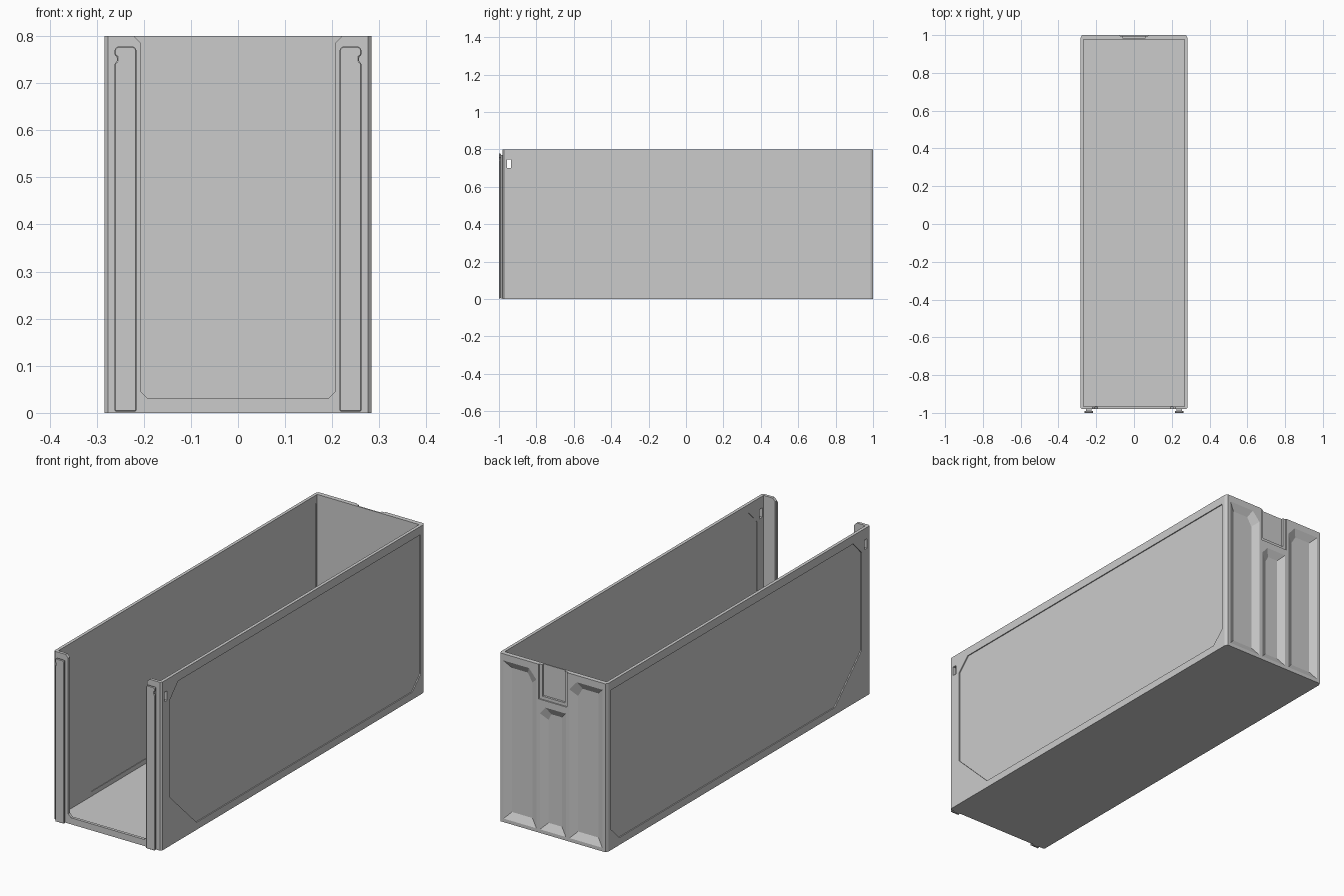
import bpy, bmesh

if "Cube" in bpy.data.objects:
    bpy.data.objects.remove(bpy.data.objects["Cube"])

W, H, BACK, FRONT = 0.283, 0.80, 1.0, -0.98


def prism(name, pts, axis, lo, hi, lo_pts=None):
    """Extrude a 2D outline along an axis; lo_pts gives a tapered low end."""
    def place(p, t):
        a, b = p
        return {'x': (t, a, b), 'y': (a, t, b), 'z': (a, b, t)}[axis]
    bm = bmesh.new()
    low = [bm.verts.new(place(p, lo)) for p in (lo_pts or pts)]
    high = [bm.verts.new(place(p, hi)) for p in pts]
    bm.faces.new(low)
    bm.faces.new(high)
    n = len(pts)
    for i in range(n):
        j = (i + 1) % n
        bm.faces.new((low[i], low[j], high[j], high[i]))
    bmesh.ops.recalc_face_normals(bm, faces=bm.faces)
    mesh = bpy.data.meshes.new(name)
    bm.to_mesh(mesh)
    bm.free()
    ob = bpy.data.objects.new(name, mesh)
    bpy.context.collection.objects.link(ob)
    return ob


def rect(a0, a1, b0, b1):
    return [(a0, b0), (a1, b0), (a1, b1), (a0, b1)]


def inset(pts, d):
    """Shrink a convex outline towards its centre by d on each side."""
    lo = [min(p[k] for p in pts) for k in (0, 1)]
    hi = [max(p[k] for p in pts) for k in (0, 1)]
    c = [(lo[k] + hi[k]) / 2 for k in (0, 1)]
    s = [1 - 2 * d / (hi[k] - lo[k]) for k in (0, 1)]
    return [tuple(c[k] + (p[k] - c[k]) * s[k] for k in (0, 1)) for p in pts]


def cut(target, cutter):
    cutter.hide_render = True
    m = target.modifiers.new("cut", 'BOOLEAN')
    m.operation, m.object, m.solver = 'DIFFERENCE', cutter, 'EXACT'
    bpy.context.view_layer.objects.active = target
    bpy.ops.object.modifier_apply(modifier=m.name)
    bpy.data.objects.remove(cutter)


# bin body: block with chamfered vertical corners
c = 0.007
half = [(W - c, FRONT), (W, FRONT + c), (W, BACK - 2 * c), (W - c, BACK)]
body = prism("bin_body", half + [(-x, y) for x, y in reversed(half)], 'z', 0, H)

# hollow interior
cut(body, prism("cavity", rect(-0.268, 0.268, -0.966, 0.978), 'z', 0.013, 0.9))

# open front with chamfered lower corners and flared top
side = [(0.192, 0.031), (0.207, 0.046), (0.207, 0.786), (0.222, 0.801), (0.222, 0.9)]
cut(body, prism("front_opening", side + [(-x, z) for x, z in reversed(side)], 'y', -1.1, -0.9))

# recessed side panels, inside and outside
panel = [(-0.715, 0.035), (0.905, 0.035), (0.968, 0.098), (0.968, 0.76),
         (-0.853, 0.76), (-0.915, 0.695), (-0.915, 0.23)]
for s in (-1, 1):
    for x0, x1 in ((0.278, 0.30), (0.25, 0.2705)):
        cut(body, prism("side_recess", panel, 'x', min(s * x0, s * x1), max(s * x0, s * x1)))

# hand slots right through both walls near the front
cut(body, prism("slot", rect(-0.956, -0.936, 0.70, 0.745), 'x', -0.4, 0.4))

# sloped recesses in the back wall
for s in (-1, 1):
    tall = [(s * x, z) for x, z in
            ((0.085, 0.015), (0.262, 0.015), (0.262, 0.77), (0.125, 0.77), (0.085, 0.725))]
    cut(body, prism("tall_recess", tall, 'y', 0.982, 1.001, inset(tall, 0.035)))
mid = [(-0.07, 0.015), (0.07, 0.015), (0.07, 0.57), (0.04, 0.605), (-0.07, 0.605)]
cut(body, prism("middle_recess", mid, 'y', 0.982, 1.001, inset(mid, 0.035)))

# stepped latch pocket at the top of the back wall
cut(body, prism("pocket_outer", rect(-0.075, 0.075, 0.635, 0.9), 'y', 0.994, 1.1))
cut(body, prism("pocket_inner", rect(-0.06, 0.06, 0.65, 0.9), 'y', 0.984, 1.1))

# front rails: narrow neck and wide head with a notch, mirrored
head = [(0.216, 0.003), (0.262, 0.003), (0.262, 0.742), (0.257, 0.746), (0.257, 0.756),
        (0.262, 0.760), (0.262, 0.772), (0.256, 0.778), (0.222, 0.778), (0.216, 0.772)]
neck = prism("rail_neck", rect(0.224, 0.254, 0.003, 0.77), 'y', -0.990, -0.979)
rail = prism("rail_head", head, 'y', -1.0, -0.990)
bev = rail.modifiers.new("edge", 'BEVEL')
bev.width, bev.segments = 0.002, 1
for ob in (neck, rail):
    m = ob.modifiers.new("mirror", 'MIRROR')
    m.use_axis = (True, False, False)
